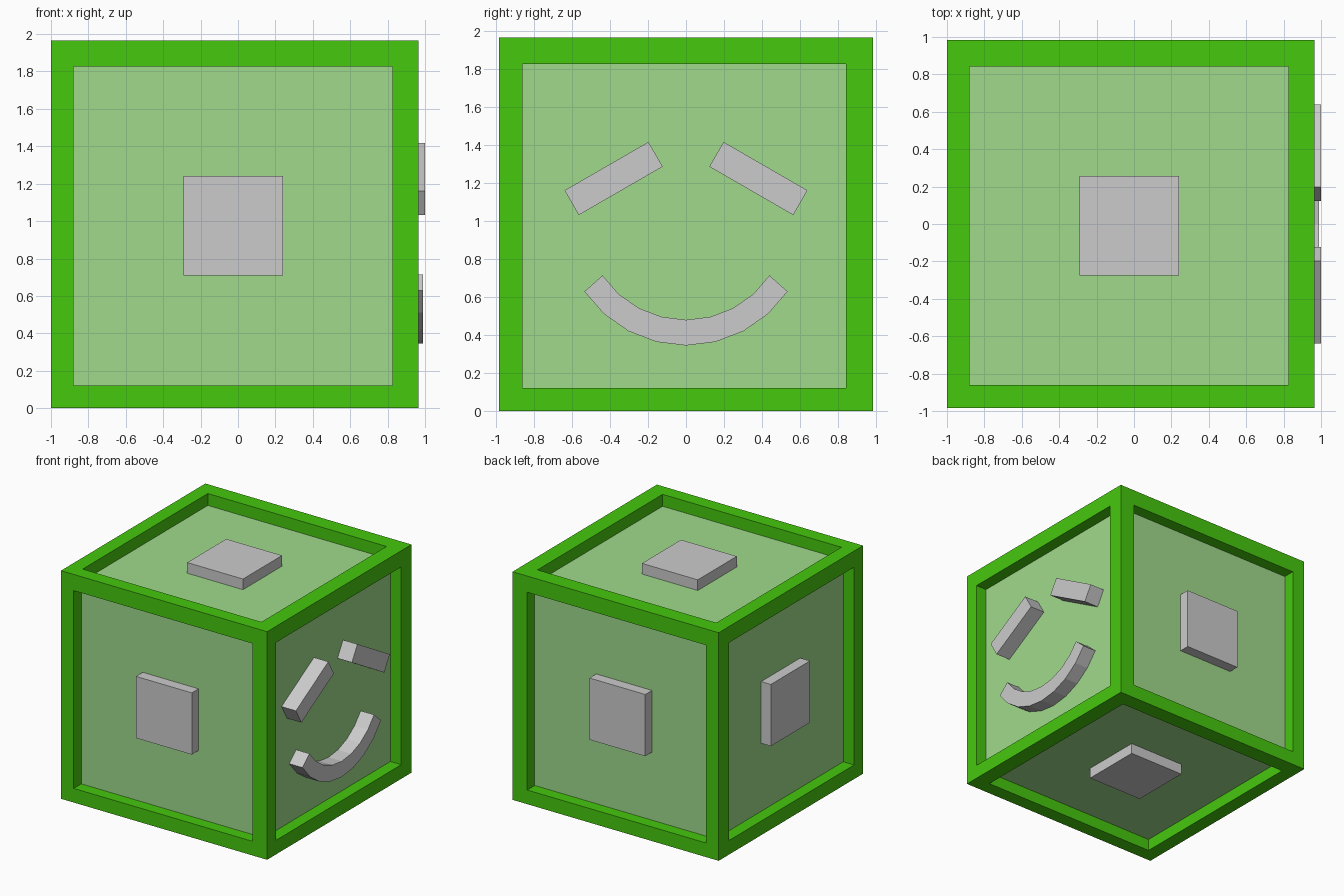
import bpy, bmesh
from math import sin, cos, radians
from mathutils import Vector

if "Cube" in bpy.data.objects:
    bpy.data.objects.remove(bpy.data.objects["Cube"])

CENTRE = Vector((-0.017, 0, 0.983))
HALF = 0.983          # half size of the frame cube
SHIFT = -0.009        # slight offset of the window openings
CORE = 0.88           # half size of the inner cube
PLATE_TOP = 0.972     # distance of plate faces from the centre
PLATE = 0.266         # half width of a plate


def material(name, rgb):
    m = bpy.data.materials.new(name)
    m.diffuse_color = (*rgb, 1)
    m.use_nodes = True
    m.node_tree.nodes["Principled BSDF"].inputs["Base Color"].default_value = m.diffuse_color
    return m


def finish(name, bm, mat=None):
    bmesh.ops.recalc_face_normals(bm, faces=bm.faces[:])
    mesh = bpy.data.meshes.new(name)
    bm.to_mesh(mesh)
    bm.free()
    ob = bpy.data.objects.new(name, mesh)
    bpy.context.collection.objects.link(ob)
    if mat:
        mesh.materials.append(mat)
    return ob


def box(name, centre, size, mat=None, tilt=0):
    bm = bmesh.new()
    bmesh.ops.create_cube(bm, size=1)
    bmesh.ops.scale(bm, vec=size, verts=bm.verts)
    ob = finish(name, bm, mat)
    ob.location = centre
    ob.rotation_euler.x = tilt
    return ob


green = material("bright_green", (0.06, 0.577, 0.004))
pale = material("pale_green", (0.35, 0.70, 0.26))

# Outer frame: cube with a square window sunk into every face
bm = bmesh.new()
bmesh.ops.create_cube(bm, size=2 * HALF)
windows = bm.faces[:]
bmesh.ops.inset_individual(bm, faces=windows, thickness=HALF - 0.798)
for f in windows:
    n = f.normal.copy()
    off = Vector([0 if abs(c) > 0.5 else SHIFT for c in n])
    for v in f.verts:
        v.co += off
for f in bmesh.ops.extrude_discrete_faces(bm, faces=windows)["faces"]:
    n = Vector([round(c / HALF) if abs(abs(c) - HALF) < 0.01 else 0
                for c in f.calc_center_median()])
    for v in f.verts:
        v.co -= n * 0.15
finish("frame", bm, green).location = CENTRE

# Inner cube that shows as the recessed panels
box("inner_panels", CENTRE, (2 * CORE,) * 3, pale)

# Square plates on every side but the face side
for name, axis, sign in (("left", 0, -1), ("front", 1, -1), ("back", 1, 1),
                         ("bottom", 2, -1), ("top", 2, 1)):
    pos = CENTRE + Vector((SHIFT,) * 3)
    size = [2 * PLATE] * 3
    inner = CORE - 0.03
    pos[axis] = CENTRE[axis] + sign * (PLATE_TOP + inner) / 2
    size[axis] = PLATE_TOP - inner
    box(name + "_plate", pos, size)

# Slanted eyes
X0 = 0.83
for name, s in (("left", -1), ("right", 1)):
    box(name + "_eye", ((X0 + 1) / 2, s * 0.381, 1.224),
        (1 - X0, 0.51, 0.15), tilt=radians(-30 * s))

# Smiling mouth: arc of eight flat segments
bm = bmesh.new()
steps, span, x1 = 8, radians(56), 0.99
rings = []
for i in range(steps + 1):
    a = -span + 2 * span * i / steps
    prof = [(r * sin(a), zc - r * cos(a)) for r, zc in ((0.645, 0.99), (0.53, 1.01))]
    (yo, zo), (yi, zi) = prof
    rings.append([bm.verts.new(p) for p in
                  ((X0, yo, zo), (x1, yo, zo), (x1, yi, zi), (X0, yi, zi))])
for a, b in zip(rings, rings[1:]):
    for k in range(4):
        j = (k + 1) % 4
        bm.faces.new((a[k], a[j], b[j], b[k]))
bm.faces.new(rings[0])
bm.faces.new(rings[-1])
finish("mouth", bm)
